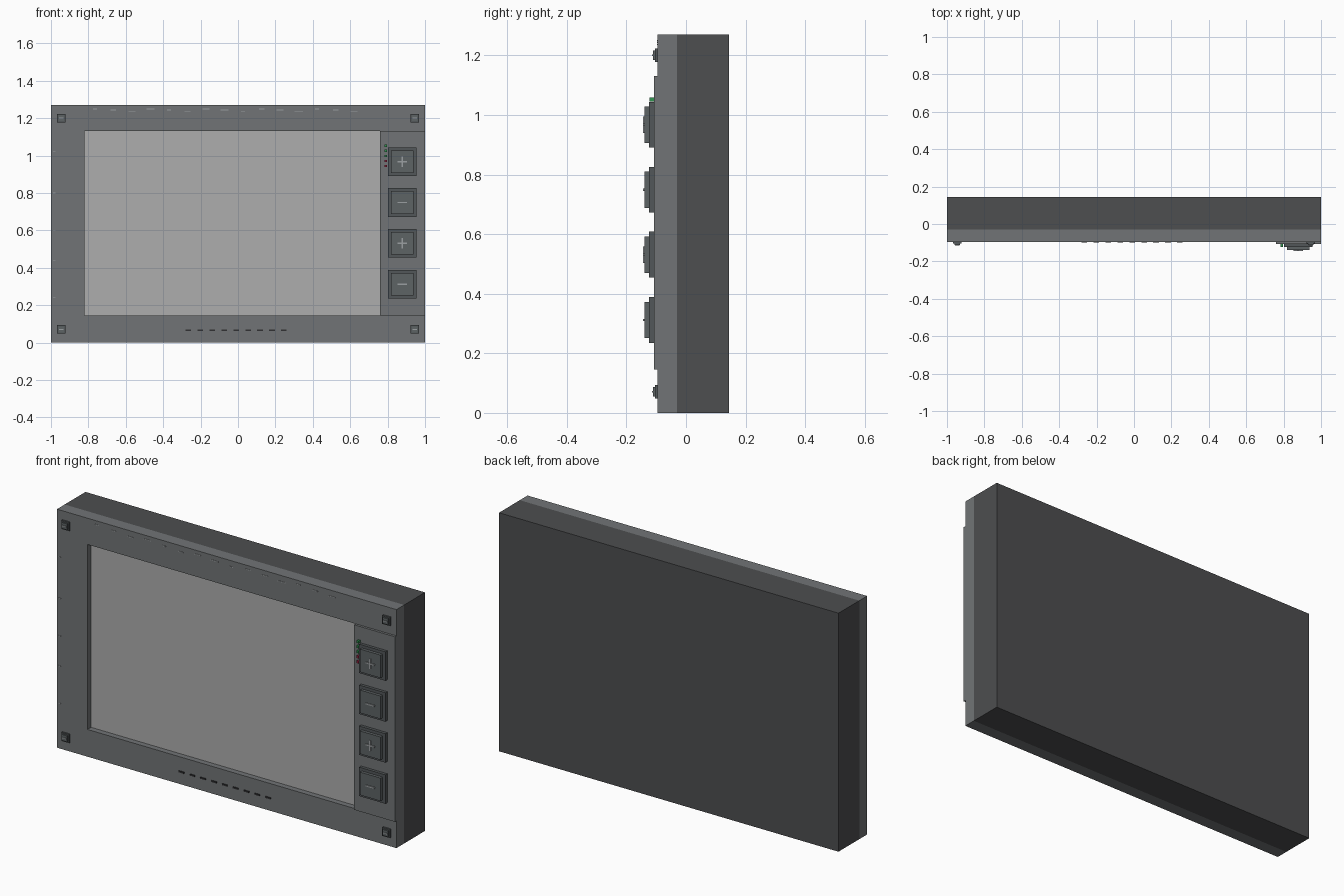
import bpy, bmesh

if "Cube" in bpy.data.objects:
    bpy.data.objects.remove(bpy.data.objects["Cube"])

def material(name, rgb):
    m = bpy.data.materials.new(name)
    m.diffuse_color = (*rgb, 1)
    m.use_nodes = True
    m.node_tree.nodes["Principled BSDF"].inputs["Base Color"].default_value = m.diffuse_color
    return m

SHELL = material("dark_shell", (0.075, 0.077, 0.08))
BEZEL = material("bezel_grey", (0.165, 0.175, 0.18))
GLASS = material("screen_grey", (0.42, 0.42, 0.42))
BUTTON = material("button_grey", (0.085, 0.095, 0.1))
CAP = material("cap_grey", (0.11, 0.125, 0.13))
MARK = material("mark_grey", (0.33, 0.35, 0.36))
SLOT = material("slot_dark", (0.03, 0.03, 0.032))
GREEN = material("led_green", (0.03, 0.3, 0.08))
RED = material("led_red", (0.35, 0.02, 0.06))

def finish(name, bm, mat):
    bmesh.ops.recalc_face_normals(bm, faces=bm.faces)
    me = bpy.data.meshes.new(name)
    bm.to_mesh(me)
    bm.free()
    me.materials.append(mat)
    ob = bpy.data.objects.new(name, me)
    bpy.context.collection.objects.link(ob)
    return ob

def box(name, x, y, z, mat):
    """Box from (min, max) ranges."""
    bm = bmesh.new()
    bmesh.ops.create_cube(bm, size=1)
    for v in bm.verts:
        for i, (lo, hi) in enumerate((x, y, z)):
            v.co[i] = lo if v.co[i] < 0 else hi
    return finish(name, bm, mat)

def plate(name, cx, cz, w, h, y, mat):
    return box(name, (cx - w / 2, cx + w / 2), y, (cz - h / 2, cz + h / 2), mat)

def frame(name, outer, inner, y, mat):
    """Rectangular ring extruded along y; rectangles are x0, x1, z0, z1."""
    bm = bmesh.new()
    loops = []
    for x0, x1, z0, z1 in (outer, inner):
        for yy in y:
            loops.append([bm.verts.new((px, yy, pz)) for px, pz in
                          ((x0, z0), (x1, z0), (x1, z1), (x0, z1))])
    of, ob, inf, inb = loops
    for a, b in ((of, ob), (ob, inb), (inb, inf), (inf, of)):
        for i in range(4):
            j = (i + 1) % 4
            bm.faces.new((a[i], a[j], b[j], b[i]))
    return finish(name, bm, mat)

H = 1.27
FRONT, PANEL = -0.095, -0.108

# Housing, bezel and recessed screen
box("rear_shell", (-1, 1), (-0.03, 0.145), (0, H), SHELL)
frame("front_bezel", (-1, 1, 0, H), (-0.82, 0.76, 0.145, 1.13), (FRONT, -0.03), BEZEL)
box("screen", (-0.82, 0.76), (-0.065, -0.03), (0.145, 1.13), GLASS)

# Raised control panel
box("button_panel", (0.76, 1), (PANEL, FRONT), (0.145, 1.13), BEZEL)

# Stepped buttons with plus and minus marks
BX = 0.878
for i, z in enumerate((0.967, 0.749, 0.531, 0.312)):
    n = i + 1
    plate(f"button_base_{n}", BX, z, 0.154, 0.154, (-0.124, PANEL), BUTTON)
    plate(f"button_cap_{n}", BX, z, 0.122, 0.122, (-0.140, -0.124), CAP)
    plate(f"button_mark_across_{n}", BX, z, 0.052, 0.007, (-0.145, -0.140), MARK)
    if i % 2 == 0:
        for s in (-1, 1):
            plate(f"button_mark_up_{n}_{s}", BX, z + s * 0.0155, 0.007, 0.024,
                  (-0.145, -0.140), MARK)

# Indicator lights beside the top button
for i, mat in enumerate((GREEN, GREEN, GREEN, RED, RED)):
    plate(f"indicator_{i + 1}", 0.79, 1.052 - i * 0.027, 0.012, 0.012, (-0.122, PANEL), mat)

# Corner fasteners
for x in (-0.945, 0.945):
    for z in (0.071, 1.2):
        plate("fastener_base", x, z, 0.046, 0.046, (-0.104, FRONT), BUTTON)
        plate("fastener_head", x, z, 0.032, 0.032, (-0.111, -0.104), CAP)
        plate("fastener_slot", x, z, 0.024, 0.005, (-0.114, -0.111), MARK)

# Row of dark vents along the bottom
for i in range(9):
    plate(f"vent_{i + 1}", -0.265 + i * 0.0638, 0.067, 0.03, 0.008, (-0.1, FRONT), SLOT)

# Small wear marks along the top and left edges
for i in range(15):
    plate(f"top_wear_{i + 1}", -0.765 + i * 0.099, 1.249 - (i % 3) * 0.006,
          (0.022, 0.03, 0.038, 0.045)[i % 4], 0.004, (-0.097, FRONT), MARK)
for i, z in enumerate((1.02, 0.8, 0.6, 0.44, 0.24)):
    plate(f"side_wear_{i + 1}", -0.983, z, 0.012, 0.004, (-0.097, FRONT), MARK)
